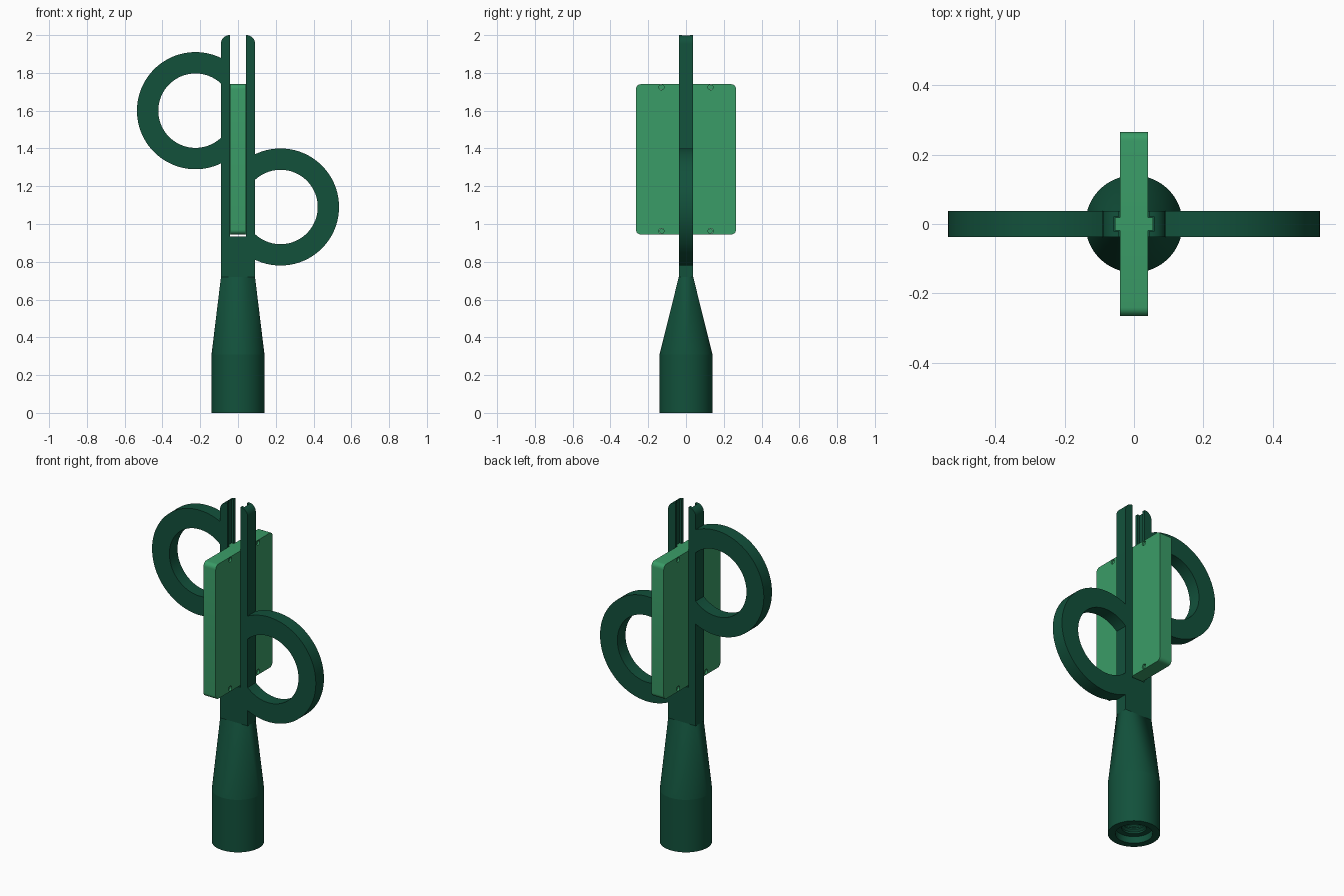
import bpy, bmesh
from math import sin, cos, pi, radians, acos

if "Cube" in bpy.data.objects:
    bpy.data.objects.remove(bpy.data.objects["Cube"], do_unlink=True)


def material(name, rgb):
    m = bpy.data.materials.new(name)
    m.use_nodes = True
    m.diffuse_color = (*rgb, 1)
    bsdf = m.node_tree.nodes["Principled BSDF"]
    bsdf.inputs["Base Color"].default_value = (*rgb, 1)
    bsdf.inputs["Roughness"].default_value = 0.6
    return m


DARK = material("dark green", (0.006, 0.082, 0.044))
LIGHT = material("light green", (0.042, 0.332, 0.135))


def finish(name, bm, mat):
    bmesh.ops.recalc_face_normals(bm, faces=bm.faces)
    me = bpy.data.meshes.new(name)
    bm.to_mesh(me)
    bm.free()
    me.materials.append(mat)
    ob = bpy.data.objects.new(name, me)
    bpy.context.collection.objects.link(ob)
    return ob


def prism(name, outline, axis, half, mat):
    """Extrude a 2D outline symmetrically along x or y; outline is (other, z)."""
    bm = bmesh.new()
    put = (lambda u, z, d: (d, u, z)) if axis == "x" else (lambda u, z, d: (u, d, z))
    a, b = [[bm.verts.new(put(u, z, d)) for u, z in outline] for d in (-half, half)]
    bm.faces.new(a)
    bm.faces.new(b)
    n = len(a)
    for i in range(n):
        j = (i + 1) % n
        bm.faces.new((a[i], a[j], b[j], b[i]))
    return finish(name, bm, mat)


def arc(cx, cz, r, start, end, n):
    return [(cx + r * cos(start + (end - start) * i / n),
             cz + r * sin(start + (end - start) * i / n)) for i in range(n + 1)]


def rect(w, z0, z1):
    return [(-w, z0), (w, z0), (w, z1), (-w, z1)]


def cut(ob, cutter):
    cutter.hide_render = True
    mod = ob.modifiers.new("cut", "BOOLEAN")
    mod.operation = "DIFFERENCE"
    mod.solver = "EXACT"
    mod.object = cutter
    bpy.context.view_layer.objects.active = ob
    bpy.ops.object.modifier_apply(modifier=mod.name)
    bpy.data.objects.remove(cutter, do_unlink=True)


def smooth(ob):
    bpy.ops.object.select_all(action="DESELECT")
    ob.select_set(True)
    bpy.context.view_layer.objects.active = ob
    bpy.ops.object.shade_smooth_by_angle(angle=radians(30))


BASE_R, BASE_TOP, NECK_TOP = 0.14, 0.31, 0.72
ARM_W, ARM_T = 0.09, 0.038
SEG = 64

# Round socket base, hollow underneath with a ridged bore
profile = [(BASE_R, BASE_TOP), (BASE_R, 0), (0.1, 0), (0.1, 0.04), (0.068, 0.04)]
for i in range(5):
    z = 0.05 + 0.035 * i
    profile += [(0.068, z), (0.055, z + 0.01), (0.055, z + 0.018), (0.068, z + 0.028)]
profile.append((0, 0.24))
bm = bmesh.new()
verts = [bm.verts.new((r, 0, z)) for r, z in profile]
edges = [bm.edges.new(p) for p in zip(verts, verts[1:])]
bmesh.ops.spin(bm, geom=verts + edges, cent=(0, 0, 0), axis=(0, 0, 1),
               angle=2 * pi, steps=SEG, use_duplicate=False)
bmesh.ops.remove_doubles(bm, verts=bm.verts, dist=0.0001)
base = finish("socket_base", bm, DARK)

# Neck blending the round base into the flat arm
bm = bmesh.new()
for x, y in arc(0, 0, BASE_R, 0, 2 * pi * (SEG - 1) / SEG, SEG - 1):
    bm.verts.new((x, y, BASE_TOP))
for sx in (-1, 1):
    for sy in (-1, 1):
        bm.verts.new((sx * ARM_W, sy * ARM_T, NECK_TOP))
bmesh.ops.convex_hull(bm, input=bm.verts)
bmesh.ops.dissolve_limit(bm, angle_limit=0.001, verts=bm.verts, edges=bm.edges)
neck = finish("tapered_neck", bm, DARK)

# Forked arm with rounded outer tips, a slot and inner grooves
R = 0.045
outline = [(-ARM_W, NECK_TOP), (ARM_W, NECK_TOP)]
outline += arc(ARM_W - R, 2 - R, R, 0, pi / 2, 8)
outline += arc(R - ARM_W, 2 - R, R, pi / 2, pi, 8)
arm = prism("forked_arm", outline, "y", ARM_T, DARK)
cut(arm, prism("slot_cutter", rect(0.043, 0.935, 2.1), "y", 0.1, DARK))
cut(arm, prism("groove_cutter", rect(0.057, 0.935, 2.1), "y", 0.021, DARK))

# Finger rings, trimmed flush against the sides of the arm
RING_X, OUTER, INNER = 0.225, 0.31, 0.197
for side, z, name in ((-1, 1.6, "right_finger_ring"), (1, 1.09, "left_finger_ring")):
    a, b = [acos((ARM_W - RING_X) / r) for r in (OUTER, INNER)]
    outline = arc(RING_X, z, OUTER, -a, a, SEG) + arc(RING_X, z, INNER, b, -b, SEG)
    smooth(prism(name, [(side * x, h) for x, h in outline], "y", ARM_T, DARK))

# Flat panel held in the slot, with rounded corners
W, Z0, Z1, R = 0.265, 0.945, 1.74, 0.025
outline = []
for k, (u, z) in enumerate(((W - R, Z1 - R), (R - W, Z1 - R), (R - W, Z0 + R), (W - R, Z0 + R))):
    outline += arc(u, z, R, k * pi / 2, (k + 1) * pi / 2, 6)
panel = prism("panel", outline, "x", 0.04, LIGHT)

# Small screw recesses on both faces of the panel, with screw heads inside
for y in (-0.13, 0.13):
    for z in (Z0 + 0.018, Z1 - 0.016):
        circle = arc(y, z, 0.014, 0, 2 * pi * 15 / 16, 15)
        cut(panel, prism("hole_cutter", circle, "x", 0.1, LIGHT))
        smooth(prism("screw", arc(y, z, 0.0135, 0, 2 * pi * 15 / 16, 15), "x", 0.03, LIGHT))

# Guide rail of the panel that runs in the arm grooves
prism("guide_rail", rect(0.055, Z0, Z1), "y", 0.019, LIGHT)

for ob in (base, neck, arm, panel):
    smooth(ob)
